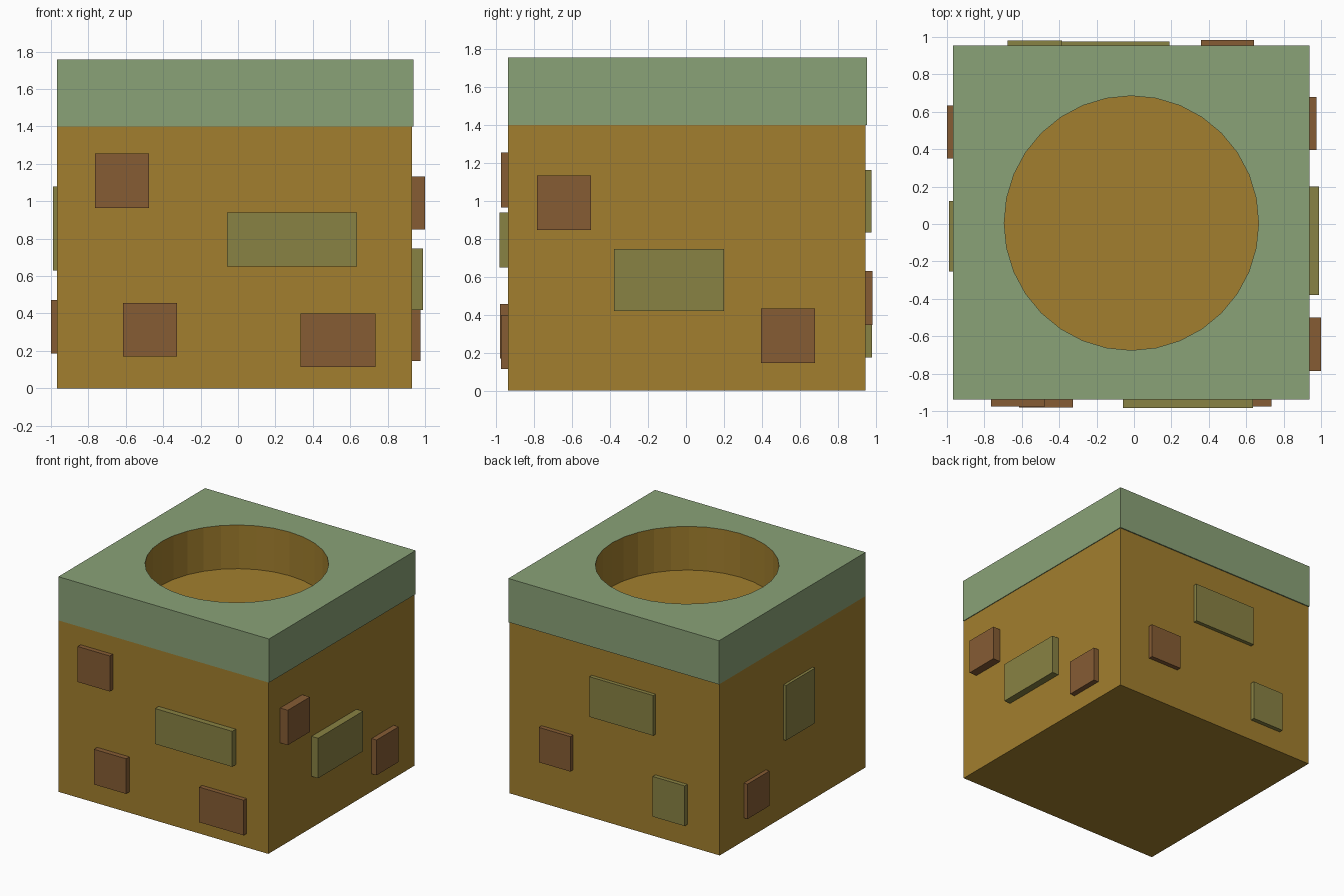
import bpy
import math

if "Cube" in bpy.data.objects:
    bpy.data.objects.remove(bpy.data.objects["Cube"])


def material(name, srgb):
    m = bpy.data.materials.new(name)
    m.diffuse_color = [(c / 255 / 12.92 if c < 11 else ((c / 255 + 0.055) / 1.055) ** 2.4)
                       for c in srgb] + [1.0]
    m.use_nodes = True
    m.node_tree.nodes["Principled BSDF"].inputs["Base Color"].default_value = m.diffuse_color
    return m


MUSTARD = material("mustard", (162, 127, 46))
GREEN = material("sage_green", (138, 162, 119))
BROWN = material("brown", (134, 92, 52))
OLIVE = material("olive", (137, 130, 67))


def box(name, x, y, z, mat):
    """Axis-aligned box from (min, max) pairs."""
    bpy.ops.mesh.primitive_cube_add(size=1, location=[sum(r) / 2 for r in (x, y, z)])
    ob = bpy.context.object
    ob.name = name
    ob.scale = [r[1] - r[0] for r in (x, y, z)]
    bpy.ops.object.transform_apply(location=False, rotation=False, scale=True)
    ob.data.materials.append(mat)
    return ob


# Main block and slightly overhanging rim
X0, X1, Y0, Y1 = -0.967, 0.931, -0.938, 0.946
box("body", (X0, X1), (Y0, Y1), (0, 1.4), MUSTARD)
rim = box("rim", (X0, 0.937), (Y0, 0.955), (1.4, 1.757), GREEN)

# Round opening through the rim, down to the body top
CX, CY, R = -0.014, 0.005, 0.68
bpy.ops.mesh.primitive_cylinder_add(vertices=32, radius=R, depth=1, location=(CX, CY, 1.58))
cutter = bpy.context.object
cutter.hide_render = True
bpy.context.view_layer.objects.active = rim
cut = rim.modifiers.new("opening", 'BOOLEAN')
cut.operation = 'DIFFERENCE'
cut.solver = 'EXACT'
cut.object = cutter
bpy.ops.object.modifier_apply(modifier=cut.name)
bpy.data.objects.remove(cutter)

# Inner wall takes the body colour
rim.data.materials.clear()
rim.data.materials.append(GREEN)
rim.data.materials.append(MUSTARD)
for p in rim.data.polygons:
    c = rim.matrix_world @ p.center
    inside = math.hypot(c.x - CX, c.y - CY) < R + 0.01
    p.material_index = 1 if abs(p.normal.z) < 0.5 and inside else 0

# Raised bricks: side -> (span along the wall, z span, outer face position, colour)
bricks = {
    "front": [((-0.765, -0.475), (0.965, 1.255), -0.976, BROWN),
              ((-0.615, -0.325), (0.17, 0.457), -0.98, BROWN),
              ((0.333, 0.735), (0.113, 0.40), -0.976, BROWN),
              ((-0.06, 0.637), (0.65, 0.94), -0.984, OLIVE)],
    "right": [((-0.785, -0.50), (0.848, 1.133), 1.0, BROWN),
              ((-0.38, 0.20), (0.42, 0.747), 0.99, OLIVE),
              ((0.395, 0.68), (0.145, 0.433), 0.976, BROWN)],
    "back": [((0.357, 0.642), (0.345, 0.63), 0.983, BROWN),
             ((-0.388, 0.19), (0.835, 1.163), 0.977, OLIVE),
             ((-0.675, -0.386), (0.175, 0.503), 0.981, OLIVE)],
    "left": [((0.35, 0.634), (0.187, 0.472), -1.0, BROWN),
             ((-0.253, 0.122), (0.63, 1.08), -0.99, OLIVE)],
}
walls = {"front": Y0, "back": Y1, "left": X0, "right": X1}
for side, items in bricks.items():
    for i, (span, z, outer, mat) in enumerate(items, 1):
        inner = walls[side] - math.copysign(0.02, outer)
        depth = (min(inner, outer), max(inner, outer))
        x, y = (span, depth) if side in ("front", "back") else (depth, span)
        box(f"{side}_brick_{i}", x, y, z, mat)
